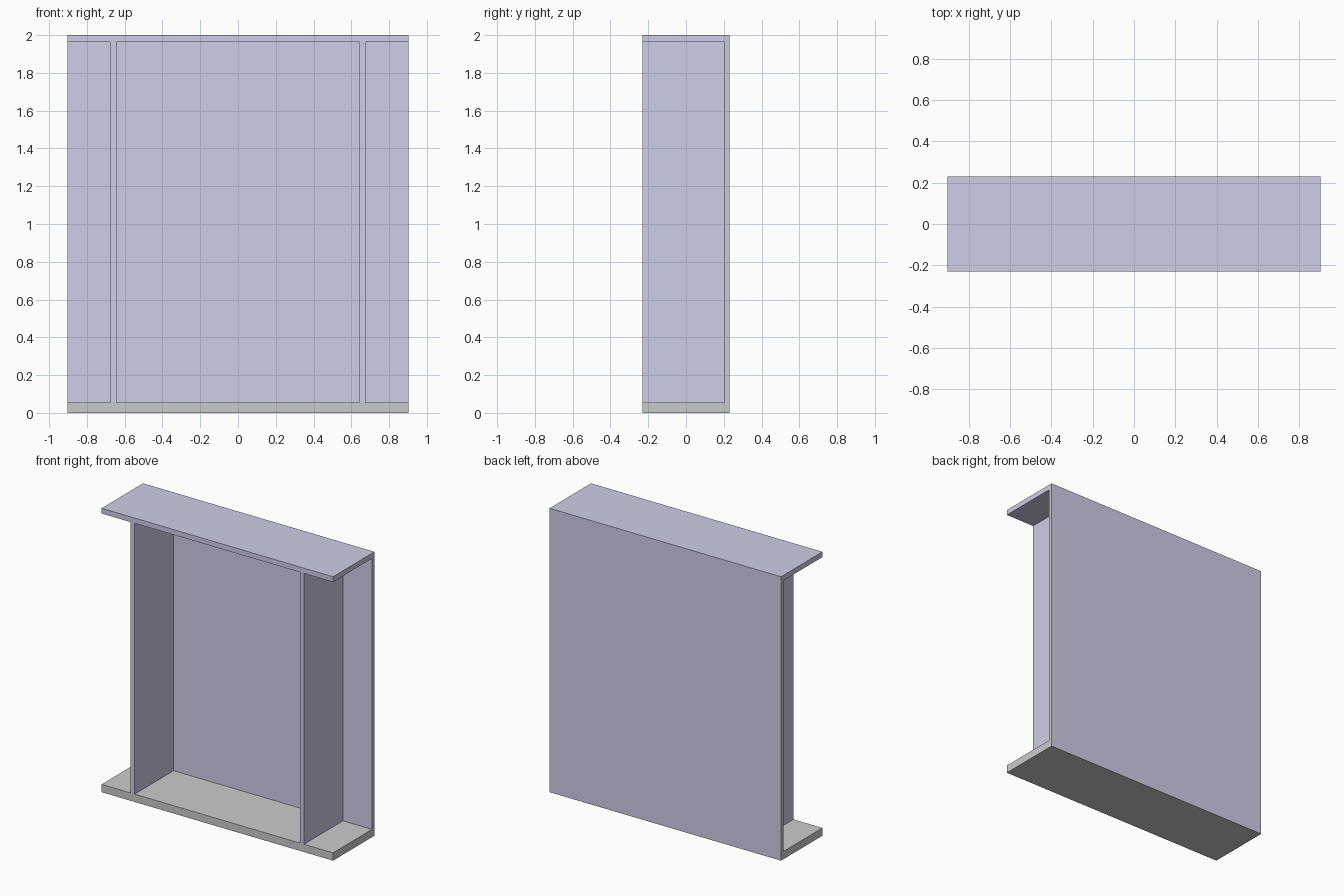
import bpy
import bmesh

if "Cube" in bpy.data.objects:
    bpy.data.objects.remove(bpy.data.objects["Cube"])

W, D, H = 0.902, 0.23, 2.0      # half width, half depth, height
BASE_TOP, TOP_UNDER = 0.055, 1.963
BACK_FRONT = 0.203              # front face of the back panel

blue = bpy.data.materials.new("blue_grey_paint")
blue.diffuse_color = (0.62, 0.62, 0.80, 1)
blue.use_nodes = True
blue.node_tree.nodes["Principled BSDF"].inputs["Base Color"].default_value = blue.diffuse_color
grey = bpy.data.materials.new("bare_grey")
grey.diffuse_color = (0.8, 0.8, 0.8, 1)
grey.use_nodes = True
grey.node_tree.nodes["Principled BSDF"].inputs["Base Color"].default_value = grey.diffuse_color


def board(name, lo, hi, mat=None):
    """Box between two opposite corners."""
    bm = bmesh.new()
    bmesh.ops.create_cube(bm, size=1)
    for v in bm.verts:
        v.co = [hi[i] if v.co[i] > 0 else lo[i] for i in range(3)]
    bm.normal_update()
    mesh = bpy.data.meshes.new(name)
    bm.to_mesh(mesh)
    bm.free()
    ob = bpy.data.objects.new(name, mesh)
    bpy.context.collection.objects.link(ob)
    if mat:
        mesh.materials.append(mat)
    return ob


# Plain grey base and painted top board
board("base", (-W, -D, 0), (W, BACK_FRONT, BASE_TOP))
board("top_board", (-W, -D, TOP_UNDER), (W, BACK_FRONT, H), blue)

# Back panel: painted, with bare side and bottom edges
back = board("back_panel", (-W, BACK_FRONT, 0), (W, D, H), blue)
back.data.materials.append(grey)
for face in back.data.polygons:
    if abs(face.normal.x) > 0.5 or face.normal.z < -0.5:
        face.material_index = 1

# Upright dividers, set in from both ends
for side, x in (("left", -0.66), ("right", 0.66)):
    board(side + "_upright", (x - 0.016, -D, BASE_TOP),
          (x + 0.016, BACK_FRONT, TOP_UNDER), blue)
